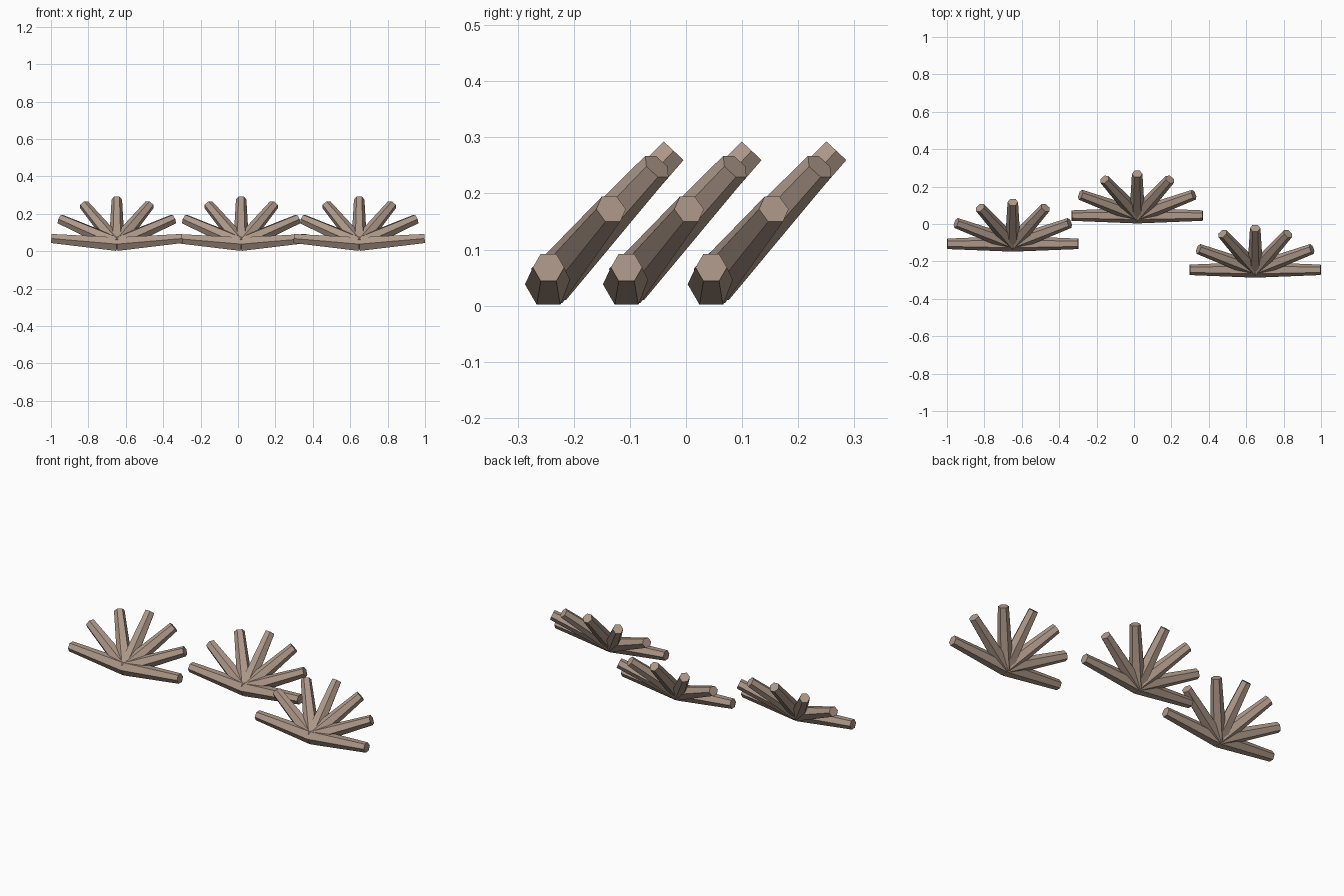
import bpy, bmesh, math
from mathutils import Vector, Matrix

if "Cube" in bpy.data.objects:
    bpy.data.objects.remove(bpy.data.objects["Cube"])

tan = bpy.data.materials.new("dusty tan")
tan.diffuse_color = (0.42, 0.315, 0.25, 1)
tan.use_nodes = True
tan.node_tree.nodes["Principled BSDF"].inputs["Base Color"].default_value = tan.diffuse_color

BASE_R, TIP_R = 0.042, 0.028


def add_branch(bm, tip):
    """Tapered hexagonal rod from the origin to tip, with corners on its level side axis."""
    d = tip.normalized()
    side = d.cross(Vector((0, 0, 1))).normalized()
    up = d.cross(side)
    rot = Matrix((side, up, d)).transposed().to_4x4()
    rings = []
    for r, h in ((BASE_R, 0), (TIP_R, tip.length)):
        rings.append([bm.verts.new(rot @ Vector((r * math.cos(k * math.pi / 3),
                                                 r * math.sin(k * math.pi / 3), h)))
                      for k in range(6)])
    a, b = rings
    for k in range(6):
        n = (k + 1) % 6
        bm.faces.new((a[k], a[n], b[n], b[k]))
    bm.faces.new(a[::-1])
    bm.faces.new(b)


def make_fan(name, location):
    """Seven branches spread over a half circle that leans backwards."""
    bm = bmesh.new()
    for i in range(7):
        t = i * math.pi / 6
        add_branch(bm, Vector((0.35 * math.cos(t), 0.223 * math.sin(t),
                               0.03 + 0.208 * math.sin(t))))
    bmesh.ops.recalc_face_normals(bm, faces=bm.faces)
    mesh = bpy.data.meshes.new(name)
    bm.to_mesh(mesh)
    bm.free()
    mesh.materials.append(tan)
    obj = bpy.data.objects.new(name, mesh)
    obj.location = location
    bpy.context.collection.objects.link(obj)


# Three fans of branches
make_fan("left_branch_fan", (-0.648, -0.106, 0.038))
make_fan("middle_branch_fan", (0.017, 0.045, 0.038))
make_fan("right_branch_fan", (0.648, -0.245, 0.038))
